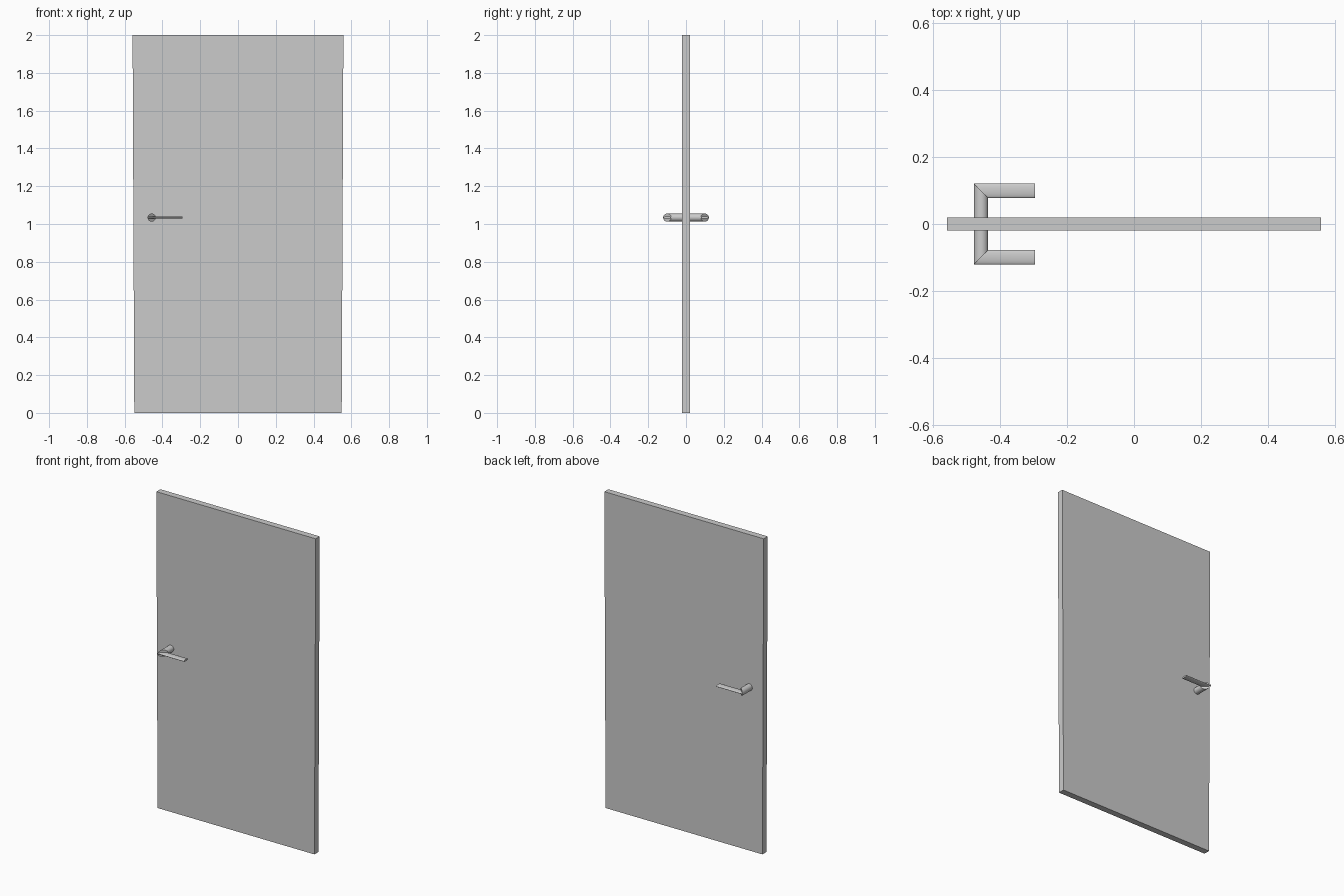
import bpy
import math

if "Cube" in bpy.data.objects:
    bpy.data.objects.remove(bpy.data.objects["Cube"])

SEG = 32
R = 0.0215           # handle radius
FLAT = 0.006         # half thickness of the flattened lever
PX, PZ = -0.457, 1.034
REACH = 0.0995       # distance of the lever axis from the door middle


def make_object(name, verts, faces, smooth=False):
    mesh = bpy.data.meshes.new(name)
    mesh.from_pydata(verts, [], faces)
    obj = bpy.data.objects.new(name, mesh)
    bpy.context.collection.objects.link(obj)
    bpy.context.view_layer.objects.active = obj
    bpy.ops.object.select_all(action='DESELECT')
    obj.select_set(True)
    bpy.ops.object.mode_set(mode='EDIT')
    bpy.ops.mesh.select_all(action='SELECT')
    bpy.ops.mesh.normals_make_consistent(inside=False)
    bpy.ops.object.mode_set(mode='OBJECT')
    if smooth:
        bpy.ops.object.shade_smooth_by_angle(angle=math.radians(35))
    return obj


def bridge(name, ring_a, ring_b, smooth=False):
    """Capped tube between two rings with the same number of points."""
    n = len(ring_a)
    faces = [(i, (i + 1) % n, n + (i + 1) % n, n + i) for i in range(n)]
    faces += [tuple(range(n)), tuple(range(n, 2 * n))]
    return make_object(name, ring_a + ring_b, faces, smooth)


def slab_ring(half_w, half_d, z):
    return [(-half_w, -half_d, z), (half_w, -half_d, z),
            (half_w, half_d, z), (-half_w, half_d, z)]


circle = [(math.cos(2 * math.pi * i / SEG), math.sin(2 * math.pi * i / SEG))
          for i in range(SEG)]

# Door panel, slightly wider at the top
bridge("door_panel", slab_ring(0.549, 0.02, 0), slab_ring(0.558, 0.02, 2))

# Round spindle through the door, both ends cut at 45 degrees
ends = [[(PX + R * c, side * (REACH - R * c), PZ + R * s) for c, s in circle]
        for side in (-1, 1)]
bridge("handle_spindle", ends[0], ends[1], True)

# Flattened levers, mitred to the spindle ends
for side, label in ((-1, "front"), (1, "back")):
    start = [(PX - R * c, side * (REACH + R * c), PZ + FLAT * s) for c, s in circle]
    tip = [(-0.295, y, z) for x, y, z in start]
    bridge(label + "_lever", start, tip, True)
